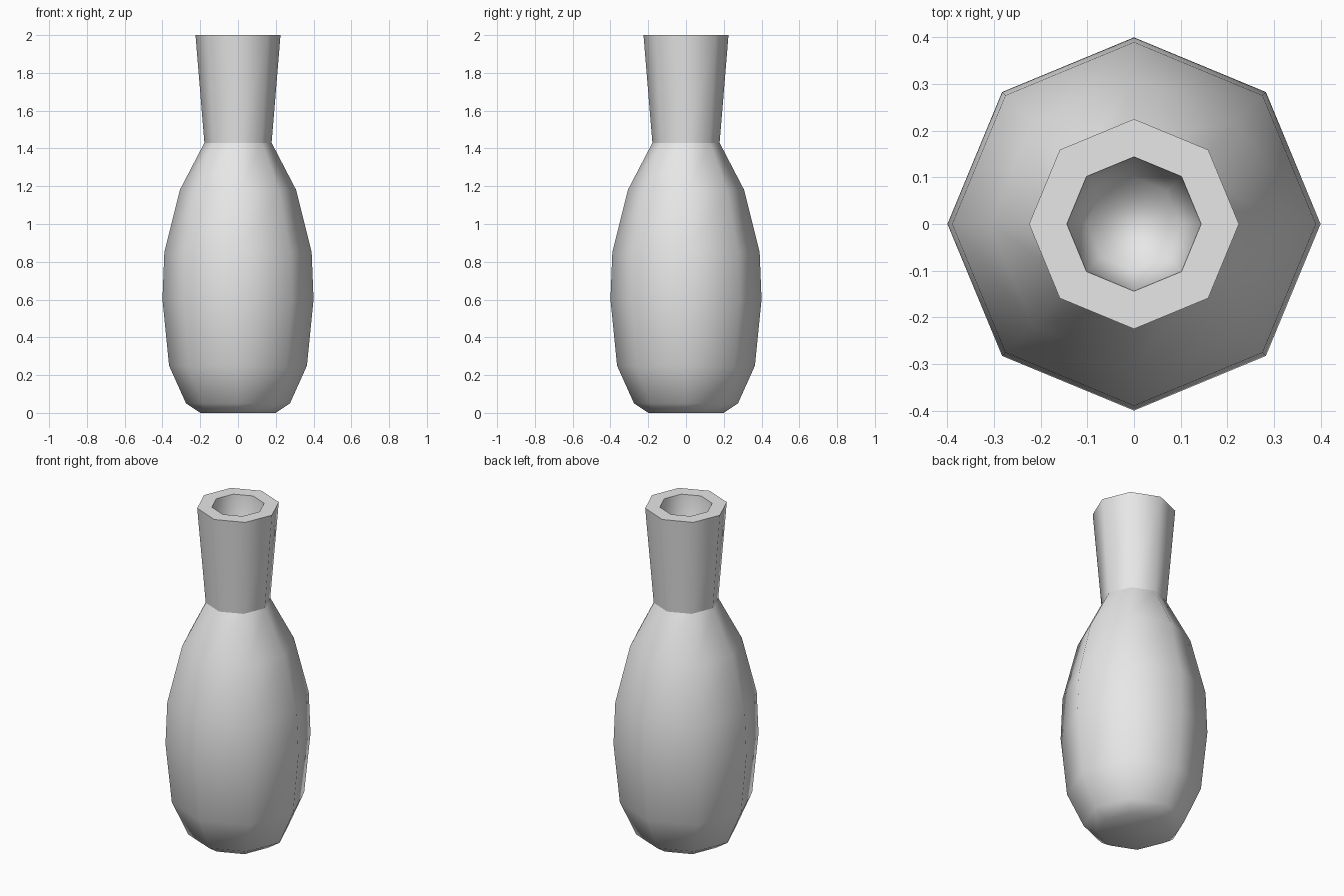
import bpy
import bmesh
from math import cos, sin, pi

cube = bpy.data.objects.get("Cube")
if cube:
    bpy.data.objects.remove(cube, do_unlink=True)

SIDES = 8

# Plain grey ceramic
ceramic = bpy.data.materials.new("light_grey")
ceramic.use_nodes = True
ceramic.diffuse_color = (0.8, 0.8, 0.8, 1)
bsdf = next(n for n in ceramic.node_tree.nodes if n.type == 'BSDF_PRINCIPLED')
bsdf.inputs["Base Color"].default_value = ceramic.diffuse_color


def lathe(name, profile, sharp=(), cap_first=False, cap_last=False):
    """Spin a (radius, height) profile into an eight-sided smooth shell."""
    bm = bmesh.new()
    rings = []
    for r, z in profile:
        rings.append([bm.verts.new((r * cos(2 * pi * i / SIDES),
                                    r * sin(2 * pi * i / SIDES), z))
                      for i in range(SIDES)])
    for low, high in zip(rings, rings[1:]):
        for i in range(SIDES):
            j = (i + 1) % SIDES
            bm.faces.new((low[i], low[j], high[j], high[i]))
    if cap_first:
        bm.faces.new(rings[0][::-1])
    if cap_last:
        bm.faces.new(rings[-1])
    for face in bm.faces:
        face.smooth = True
    for k in sharp:
        for i in range(SIDES):
            bm.edges.get((rings[k][i], rings[k][(i + 1) % SIDES])).smooth = False
    mesh = bpy.data.meshes.new(name)
    bm.to_mesh(mesh)
    bm.free()
    mesh.materials.append(ceramic)
    obj = bpy.data.objects.new(name, mesh)
    bpy.context.collection.objects.link(obj)
    return obj


# Rounded belly with a small flat foot
lathe("vase_body",
      [(0.2, 0), (0.275, 0.05), (0.365, 0.25), (0.4, 0.6),
       (0.39, 0.85), (0.308, 1.18), (0.178, 1.43)],
      cap_first=True)

# Flared neck, thick flat rim and the hollow inside
lathe("vase_neck",
      [(0.178, 1.43), (0.225, 2), (0.144, 2), (0.1, 1.45)],
      sharp=(1, 2), cap_last=True)
